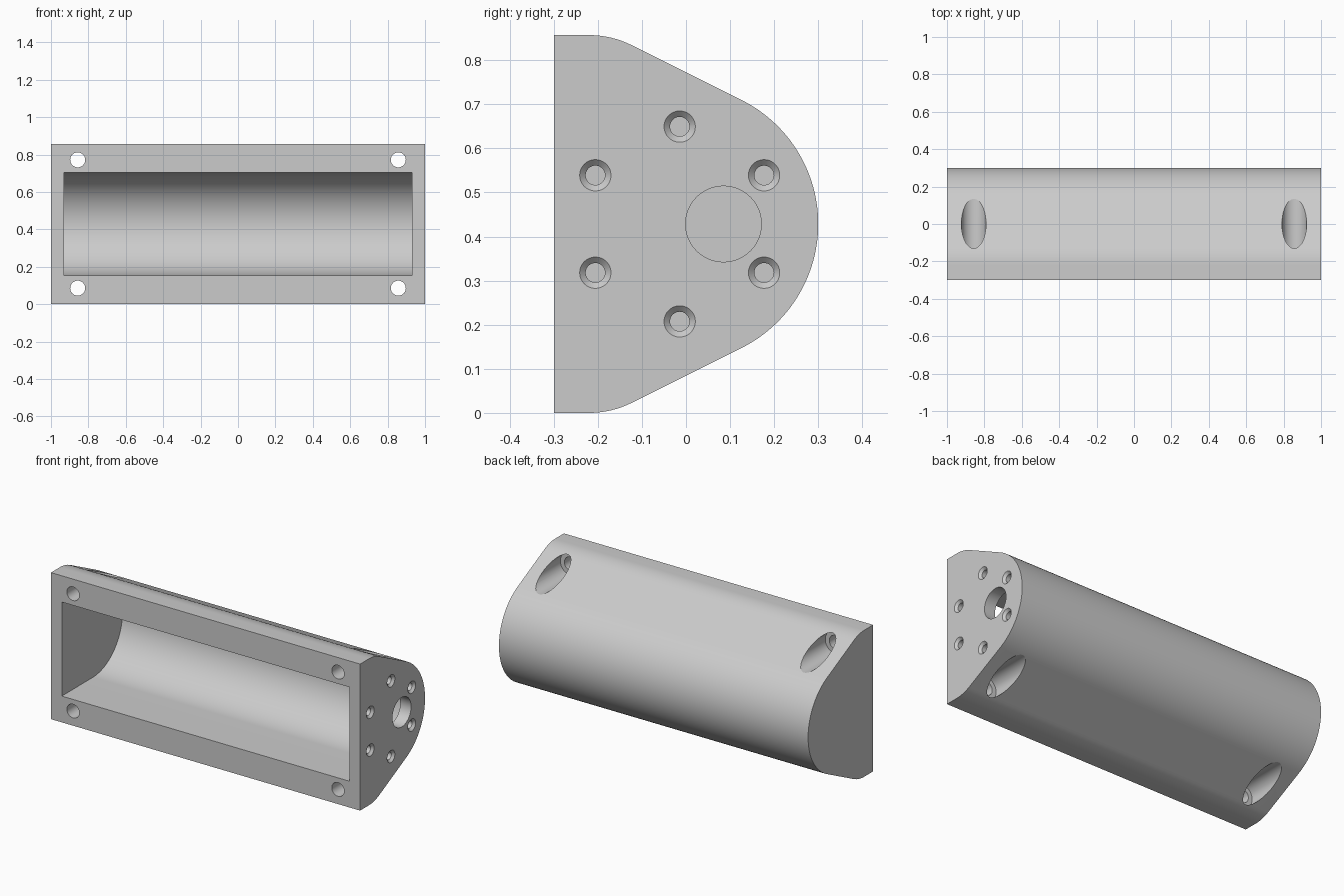
import bpy, bmesh
from math import sin, cos, pi, radians, atan2
from mathutils import Matrix

cube = bpy.data.objects.get("Cube")
if cube:
    bpy.data.objects.remove(cube)

grey = bpy.data.materials.new("plain grey")
grey.use_nodes = True
COLOUR = (0.6, 0.6, 0.6, 1)
grey.diffuse_color = COLOUR
grey.node_tree.nodes["Principled BSDF"].inputs["Base Color"].default_value = COLOUR

MID_Z = 0.4285      # height of the barrel axis
AXIS_Y = -0.0143    # depth of the barrel axis
FRONT = -0.3
SLANT = atan2(2, 1)  # direction of the slanted side's normal


def make_object(name, bm):
    bmesh.ops.recalc_face_normals(bm, faces=bm.faces)
    mesh = bpy.data.meshes.new(name)
    bm.to_mesh(mesh)
    bm.free()
    mesh.materials.append(grey)
    obj = bpy.data.objects.new(name, mesh)
    bpy.context.collection.objects.link(obj)
    return obj


def arc(cy, cz, r, start, end, steps):
    angles = [start + (end - start) * i / steps for i in range(steps + 1)]
    return [(cy + r * cos(a), cz + r * sin(a)) for a in angles]


def prism(name, upper_half, half_length):
    """Mirror an upper (y, z) outline about the axis and extrude it along x."""
    outline = upper_half + [(y, -z) for y, z in reversed(upper_half) if z > 1e-5]
    bm = bmesh.new()
    face = bm.faces.new([bm.verts.new((-half_length, y, MID_Z + z)) for y, z in outline])
    grown = bmesh.ops.extrude_face_region(bm, geom=[face])
    verts = [v for v in grown["geom"] if isinstance(v, bmesh.types.BMVert)]
    bmesh.ops.translate(bm, verts=verts, vec=(2 * half_length, 0, 0))
    return make_object(name, bm)


def rod(name, axis, start, end, a, b, r_start, r_end=None):
    """Round cutter along x (a, b = y, z) or along y (a, b = x, z)."""
    bm = bmesh.new()
    middle = (start + end) / 2
    if axis == "X":
        place = Matrix.Translation((middle, a, b)) @ Matrix.Rotation(pi / 2, 4, "Y")
    else:
        place = Matrix.Translation((a, middle, b)) @ Matrix.Rotation(-pi / 2, 4, "X")
    bmesh.ops.create_cone(bm, cap_ends=True, segments=48, radius1=r_start,
                          radius2=r_end or r_start, depth=end - start, matrix=place)
    return make_object(name, bm)


# Housing: flat front, rounded shoulders, slanted sides, round back
R = 0.3143
SHOULDER = 0.2143
half = [(FRONT, MID_Z)]
half += arc(-0.2195, MID_Z - SHOULDER, SHOULDER, pi / 2, SLANT - 0.0437, 1)[:1]
half += arc(-0.2195, MID_Z - SHOULDER, SHOULDER, pi / 2, SLANT, 8)[1:]
half += arc(AXIS_Y, 0, R, SLANT, 0, 24)
housing = prism("housing", half, 1)

# Trough open to the front with a half-round bottom
r = 0.275
cutters = [prism("trough_cutter", [(FRONT - 0.1, r)] + arc(AXIS_Y, 0, r, pi / 2, 0, 32), 0.93)]

# Four mounting holes with wide recesses from the back
for x in (-0.857, 0.857):
    for z in (MID_Z - 0.343, MID_Z + 0.343):
        cutters.append(rod("mount_hole_cutter", "Y", -0.4, 0.4, x, z, 0.04))
        cutters.append(rod("mount_recess_cutter", "Y", -0.157, 0.4, x, z, 0.066))

# Shaft hole and six countersunk screw holes in the right end
cutters.append(rod("shaft_hole_cutter", "X", 0.85, 1.1, 0.085, MID_Z, 0.086))
for i in range(6):
    a = radians(30 + 60 * i)
    y, z = AXIS_Y + 0.221 * cos(a), MID_Z + 0.221 * sin(a)
    cutters.append(rod("screw_hole_cutter", "X", 0.85, 1.1, y, z, 0.022))
    cutters.append(rod("countersink_cutter", "X", 0.986, 1.01, y, z, 0.0215, 0.0455))

# Cut the housing and discard the cutters
bpy.ops.object.select_all(action="DESELECT")
bpy.context.view_layer.objects.active = housing
housing.select_set(True)
for cutter in cutters:
    cutter.hide_render = True
    cut = housing.modifiers.new("cut", "BOOLEAN")
    cut.operation = "DIFFERENCE"
    cut.solver = "EXACT"
    cut.object = cutter
    bpy.ops.object.modifier_apply(modifier=cut.name)
    bpy.data.objects.remove(cutter)

bpy.ops.object.shade_smooth_by_angle(angle=radians(25))
